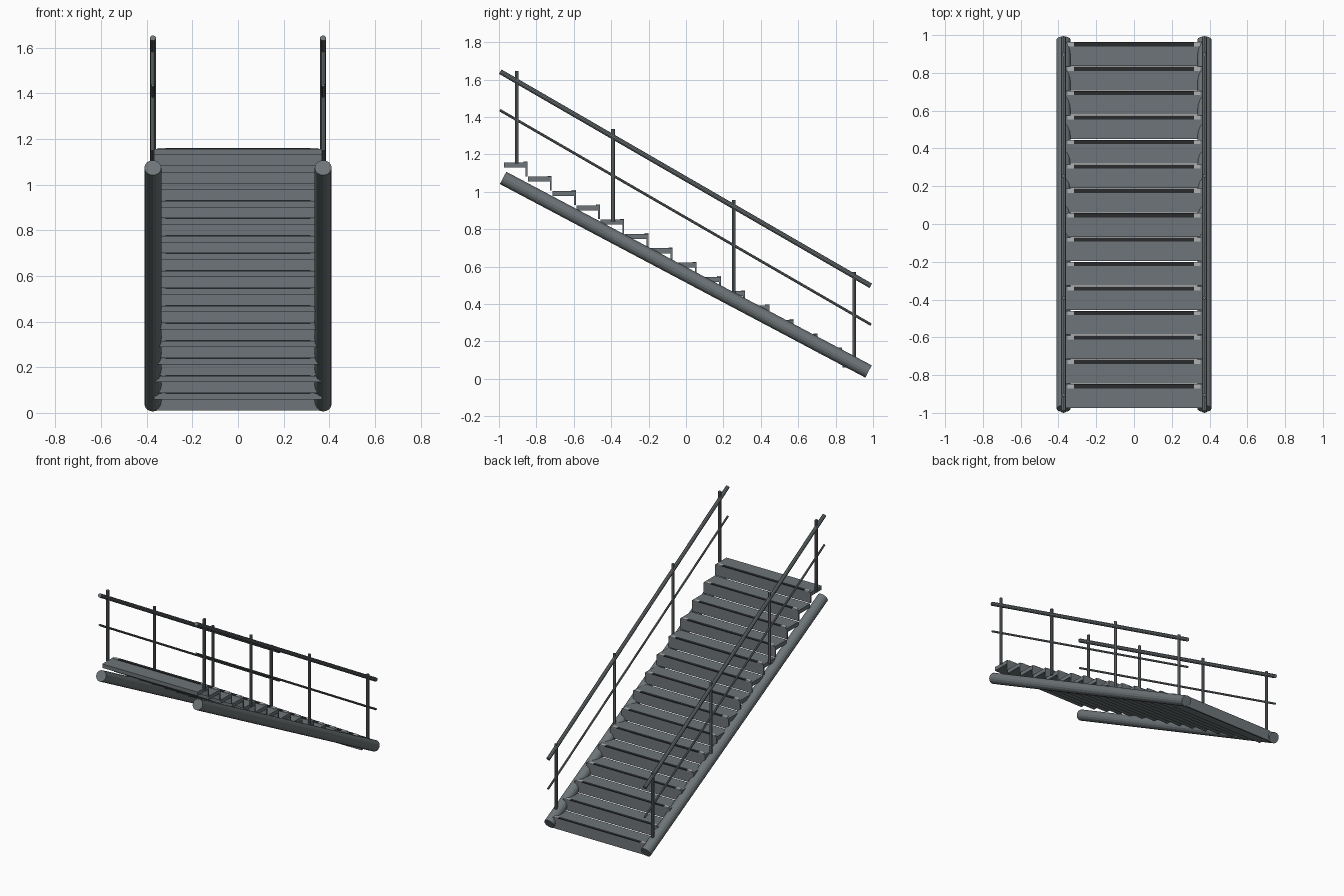
import bpy
import math
from mathutils import Vector

if "Cube" in bpy.data.objects:
    bpy.data.objects.remove(bpy.data.objects["Cube"])


def material(name, rgb):
    m = bpy.data.materials.new(name)
    m.diffuse_color = (*rgb, 1.0)
    m.use_nodes = True
    m.node_tree.nodes["Principled BSDF"].inputs["Base Color"].default_value = m.diffuse_color
    return m


STEEL = material("grey steel", (0.155, 0.178, 0.188))
DARK = material("dark grip", (0.022, 0.024, 0.026))
LIGHT = material("pale grip end", (0.42, 0.44, 0.45))


def tube(name, a, b, radius, sides):
    """Flat-sided round bar between two points."""
    a, b = Vector(a), Vector(b)
    d = b - a
    bpy.ops.mesh.primitive_cylinder_add(vertices=sides, radius=radius,
                                        depth=d.length, location=(a + b) / 2)
    o = bpy.context.object
    o.name = name
    o.rotation_euler = d.to_track_quat('Z', 'Y').to_euler()
    o.data.materials.append(STEEL)
    return o


def box(name, x, y, z, mat):
    """Box from (min, max) pairs."""
    bpy.ops.mesh.primitive_cube_add(size=1)
    o = bpy.context.object
    o.name = name
    o.location = [(r[0] + r[1]) / 2 for r in (x, y, z)]
    o.scale = [r[1] - r[0] for r in (x, y, z)]
    o.data.materials.append(mat)
    return o


# Steps: tread, riser under its low edge, grip strip with pale ends
COUNT, RUN, RISE = 15, 0.1293, 0.0765
HALF = 0.368
for i in range(COUNT):
    back = -0.973 + i * RUN
    nose = back + RUN - 0.004
    top = 1.157 - i * RISE
    box("tread", (-HALF, HALF), (back, nose), (top - 0.027, top), STEEL)
    box("riser", (-HALF, HALF), (nose - 0.01, nose), (top - RISE + 0.002, top - 0.02), STEEL)
    strip = (nose - 0.022, nose)
    box("grip_strip", (-0.318, 0.318), strip, (top - 0.002, top + 0.004), DARK)
    for s in (-1, 1):
        ends = sorted((s * 0.318, s * 0.352))
        box("grip_end", ends, strip, (top - 0.002, top + 0.004), LIGHT)

# Side tubes and railings, mirrored left and right
POSTS = [(-0.905, 1.15, 1.645), (-0.39, 0.84, 1.335),
         (0.255, 0.45, 0.955), (0.9, 0.09, 0.57)]
for s in (-1, 1):
    x = s * 0.373
    tube("stringer", (x, -0.978, 1.074), (x, 0.976, 0.039), 0.037, 16)
    tube("handrail", (x, -0.993, 1.642), (x, 0.988, 0.497), 0.0135, 10)
    tube("mid_rail", (x, -0.995, 1.436), (x, 0.99, 0.289), 0.007, 8)
    for y, low, high in POSTS:
        tube("post", (x, y, low), (x, y, high), 0.01, 8)
